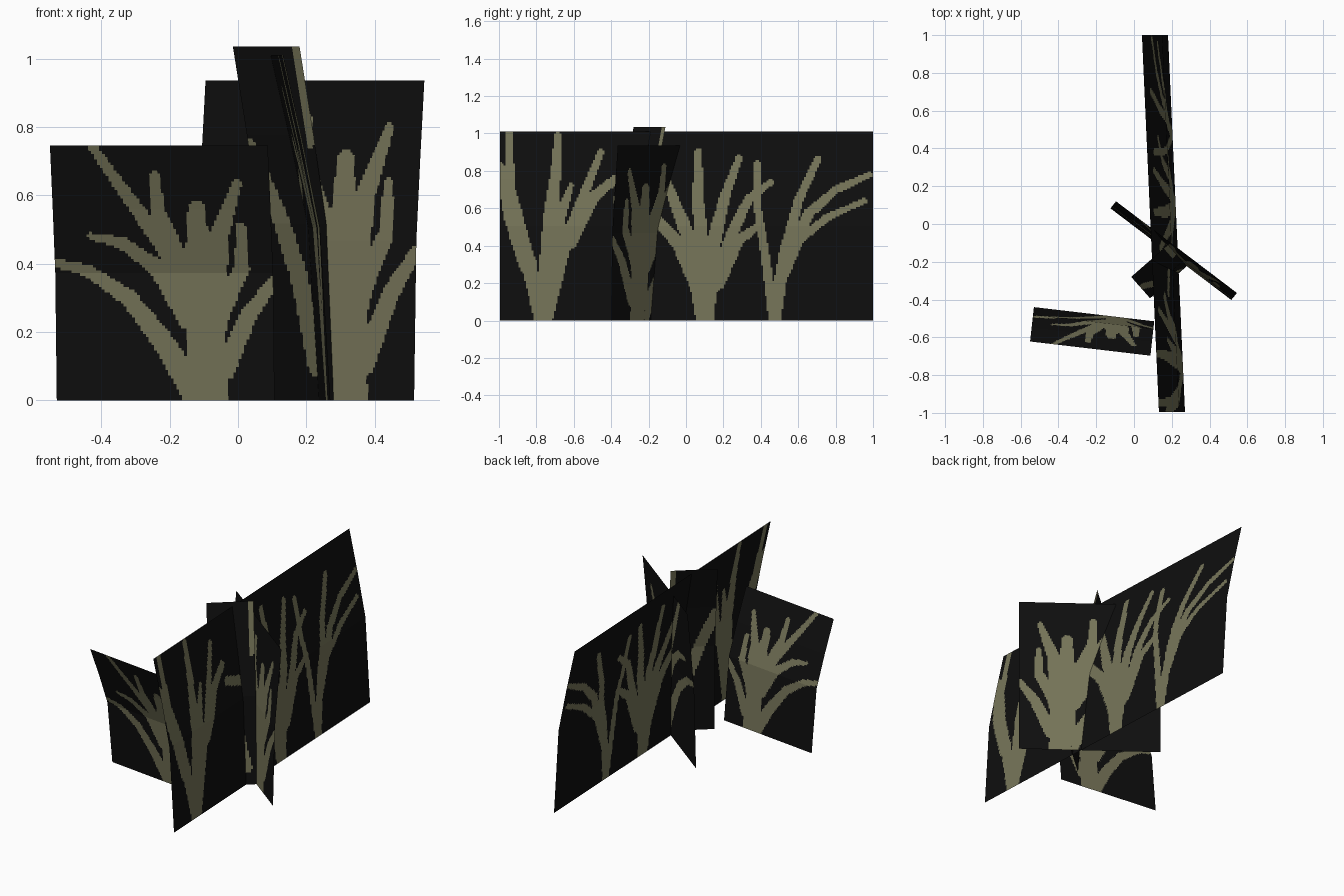
import bpy, bmesh
from mathutils import Vector

if "Cube" in bpy.data.objects:
    bpy.data.objects.remove(bpy.data.objects["Cube"])


def material(name, rgb):
    m = bpy.data.materials.new(name)
    m.diffuse_color = (*rgb, 1)
    m.use_nodes = True
    m.node_tree.nodes["Principled BSDF"].inputs["Base Color"].default_value = m.diffuse_color
    return m


BLACK = material("card black", (0.0045, 0.0045, 0.0045))
OLIVE = material("dry olive", (0.18, 0.175, 0.098))

# Each stem: points from tip to root, tip radius, root radius
BUSH = [  # unit card, shared by both mid-size cards
    ([(0, .54), (.15, .51), (.34, .40), (.50, .22), (.64, .02)], .018, .06),
    ([(.17, .645), (.31, .62), (.47, .52), (.61, .32)], .016, .05),
    ([(.19, 1), (.34, .81), (.50, .61), (.64, .36)], .02, .05),
    ([(.475, .88), (.484, .73), (.56, .57), (.64, .36)], .022, .06),
    ([(.66, .75), (.66, .555), (.68, .28), (.69, 0)], .04, .10),
    ([(.85, .85), (.76, .65), (.715, .40), (.69, 0)], .022, .09),
    ([(.86, .68), (.86, .52), (.76, .36), (.71, .24)], .022, .06),
    ([(1, .465), (.89, .34), (.77, .12)], .025, .05),
]
# Plants of the long card, in units along y and z
SOUTH_PLANT = [
    ([(-.95, 1), (-.95, .72), (-.87, .40), (-.77, 0)], .02, .045),
    ([(-1, .82), (-.94, .55), (-.85, .30)], .025, .05),
    ([(-.69, .99), (-.70, .80), (-.73, .55), (-.76, .05)], .018, .05),
    ([(-.62, .72), (-.68, .55), (-.73, .30)], .015, .05),
    ([(-.46, .90), (-.56, .65), (-.66, .38), (-.76, .02)], .018, .045),
    ([(-.39, .75), (-.50, .66), (-.62, .42)], .025, .035),
]
MIDDLE_PLANT = [
    ([(.06, .90), (.06, .65), (.08, .40), (.10, 0)], .02, .05),
    ([(-.13, .80), (-.06, .62), (.02, .42), (.09, .05)], .02, .05),
    ([(-.37, .65), (-.22, .60), (-.05, .42), (.06, .18)], .025, .04),
    ([(.28, .87), (.20, .65), (.14, .40), (.10, .05)], .018, .05),
    ([(.45, .74), (.33, .65), (.25, .48), (.14, .18)], .016, .04),
    ([(.39, .51), (.28, .43), (.17, .20)], .02, .035),
]
NORTH_PLANT = [
    ([(.38, .84), (.38, .60), (.42, .35), (.465, 0)], .018, .026),
    ([(.70, .86), (.60, .65), (.52, .35), (.47, 0)], .02, .035),
    ([(.98, .78), (.80, .70), (.65, .57), (.53, .30)], .015, .035),
    ([(.95, .64), (.75, .55), (.60, .43), (.49, .18)], .015, .03),
]
# Narrow card, in units along its width and z
NARROW_STEMS = [
    ([(.0, .74), (.065, .58), (.145, .36), (.20, .10)], .03, .035),
    ([(.245, 1.03), (.24, .75)], .012, .015),
]


def scaled(stems, w, h):
    return [([(u * w, v * h) for u, v in p], a * w, b * w) for p, a, b in stems]


def shifted(stems, d):
    return [([(u + d, v) for u, v in p], a, b) for p, a, b in stems]


def segments(stems):
    """Split stems into tapered segments: start, end, radius at each."""
    out = []
    for pts, r0, r1 in stems:
        n = len(pts) - 1
        for i in range(n):
            out.append((*pts[i], *pts[i + 1],
                        r0 + (r1 - r0) * i / n, r0 + (r1 - r0) * (i + 1) / n))
    return out


def on_stem(s, z, segs):
    for x0, z0, x1, z1, r0, r1 in segs:
        dx, dz = x1 - x0, z1 - z0
        t = max(0, min(1, ((s - x0) * dx + (z - z0) * dz) / (dx * dx + dz * dz)))
        r = r0 + (r1 - r0) * t
        if (s - x0 - t * dx) ** 2 + (z - z0 - t * dz) ** 2 < r * r:
            return True
    return False


def bend(t):
    """Share of the lean reached at height share t."""
    if t < .5:
        return .44 * t
    if t < .75:
        return .22 + (t - .5) * 1.48
    return .59 + (t - .75) * 1.64


def card(name, a, b, lean, height, stems, cell=.01):
    """Upright card from ground point a to b, curling over by lean."""
    a, b, lean = Vector(a), Vector(b), Vector(lean)
    width = (b - a).length
    nu, nv = round(width / cell), 4 * round(height / cell / 4)
    segs = segments(stems)
    bm = bmesh.new()
    rows = []
    for j in range(nv + 1):
        t = j / nv
        off = lean * bend(t)
        rows.append([bm.verts.new((*(a.lerp(b, i / nu) + off), height * t))
                     for i in range(nu + 1)])
    for j in range(nv):
        for i in range(nu):
            f = bm.faces.new((rows[j][i], rows[j][i + 1],
                              rows[j + 1][i + 1], rows[j + 1][i]))
            f.material_index = int(on_stem((i + .5) / nu * width,
                                           (j + .5) / nv * height, segs))
    me = bpy.data.meshes.new(name)
    bm.to_mesh(me)
    bm.free()
    me.materials.append(BLACK)
    me.materials.append(OLIVE)
    ob = bpy.data.objects.new(name, me)
    bpy.context.collection.objects.link(ob)


# Long card running front to back
card("long_grass_card", (.27, -.995), (.18, 1), (-.138, 0), 1.01,
     shifted(SOUTH_PLANT + MIDDLE_PLANT + NORTH_PLANT, 1))
# Two mid-size cards with the same bush
card("front_grass_card", (-.53, -.44), (.107, -.515), (-.02, -.182), .745,
     scaled(BUSH, .641, .745), .008)
card("diagonal_grass_card", (-.125, .083), (.515, -.402), (.03, .037), .935,
     scaled(BUSH, .803, .935), .008)
# Tall narrow card
card("narrow_grass_card", (.085, -.393), (.28, -.223), (-.1, .113), 1.035,
     NARROW_STEMS)
